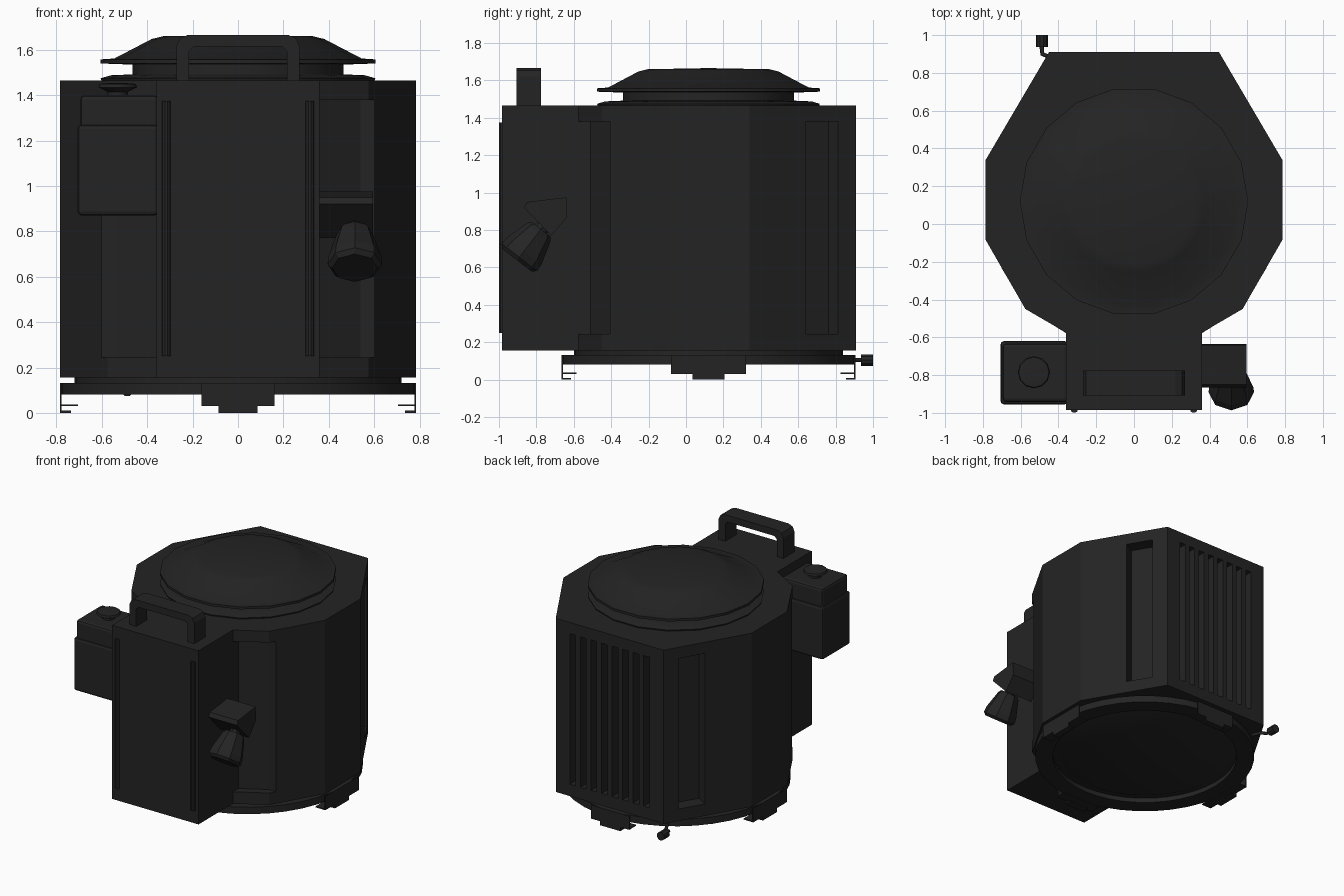
import bpy, bmesh, math
from mathutils import Vector

cube = bpy.data.objects.get("Cube")
if cube:
    bpy.data.objects.remove(cube, do_unlink=True)

black = bpy.data.materials.new("matt black")
black.use_nodes = True
colour = (0.0175, 0.0175, 0.0175, 1)
black.diffuse_color = colour
bsdf = black.node_tree.nodes["Principled BSDF"]
bsdf.inputs["Base Color"].default_value = colour
bsdf.inputs["Roughness"].default_value = 0.7
CY = 0.12  # centre of the round parts along y


def finish(name, bm, smooth=False):
    bmesh.ops.recalc_face_normals(bm, faces=bm.faces)
    mesh = bpy.data.meshes.new(name)
    bm.to_mesh(mesh)
    bm.free()
    mesh.materials.append(black)
    ob = bpy.data.objects.new(name, mesh)
    bpy.context.collection.objects.link(ob)
    if smooth:
        bpy.ops.object.select_all(action="DESELECT")
        ob.select_set(True)
        bpy.context.view_layer.objects.active = ob
        bpy.ops.object.shade_smooth_by_angle(angle=math.radians(35))
    return ob


def prism(name, pts, axis, lo, hi):
    """Extrude a 2D outline along x, y or z."""
    place = {"x": lambda p, h: (h, p[0], p[1]),
             "y": lambda p, h: (p[0], h, p[1]),
             "z": lambda p, h: (p[0], p[1], h)}[axis]
    bm = bmesh.new()
    low = [bm.verts.new(place(p, lo)) for p in pts]
    top = [bm.verts.new(place(p, hi)) for p in pts]
    bm.faces.new(low)
    bm.faces.new(top)
    n = len(pts)
    for i in range(n):
        j = (i + 1) % n
        bm.faces.new((low[i], low[j], top[j], top[i]))
    return finish(name, bm)


def box(name, x0, x1, y0, y1, z0, z1, bevel=0):
    ob = prism(name, [(x0, y0), (x1, y0), (x1, y1), (x0, y1)], "z", z0, z1)
    if bevel:
        mod = ob.modifiers.new("rounded edges", "BEVEL")
        mod.width, mod.segments = bevel, 2
    return ob


def lathe(name, profile, centre, direction=(0, 0, 1), sides=18, smooth=True):
    """Turn (radius, height) points about an axis; a closed loop if the ends match."""
    bm = bmesh.new()
    turn = Vector((0, 0, 1)).rotation_difference(Vector(direction))
    rings = []
    for r, h in profile:
        ring = []
        for k in range(sides):
            a = math.tau * k / sides
            p = Vector((r * math.cos(a), r * math.sin(a), h))
            ring.append(bm.verts.new(Vector(centre) + turn @ p))
        rings.append(ring)
    for a, b in zip(rings, rings[1:]):
        for k in range(sides):
            j = (k + 1) % sides
            bm.faces.new((a[k], a[j], b[j], b[k]))
    if profile[0] != profile[-1]:
        bm.faces.new(rings[0])
        bm.faces.new(rings[-1])
    bmesh.ops.remove_doubles(bm, verts=bm.verts, dist=0.0005)
    return finish(name, bm, smooth)


def mirrored(pts):
    return pts + [(-x, y) for x, y in reversed(pts)]


def cut(target, cutters):
    bpy.context.view_layer.objects.active = target
    for c in cutters:
        mod = target.modifiers.new("cut", "BOOLEAN")
        mod.operation, mod.solver, mod.object = "DIFFERENCE", "EXACT", c
        bpy.ops.object.modifier_apply(modifier=mod.name)
        bpy.data.objects.remove(c, do_unlink=True)


# Eight-sided housing with the narrow front compartment
half = [(0.36, -0.985), (0.36, -0.575), (0.575, -0.45), (0.785, -0.085),
        (0.785, 0.34), (0.45, 0.91)]
housing = prism("housing", mirrored(half), "z", 0.155, 1.465)

cutters = []
for s in (-1, 1):
    # Front corner recess beside the compartment
    corner = [(0.36, -0.51), (0.54, -0.405), (0.65, -0.405), (0.65, -0.62), (0.36, -0.62)]
    cutters.append(prism("corner_cutter", [(s * x, y) for x, y in corner], "z", 0.245, 1.38))
    # Tall recess on the rear slanted face
    a, b = Vector((0.45, 0.91)), Vector((0.785, 0.34))
    n = Vector((0.862, 0.507))
    p, q = a.lerp(b, 0.17), a.lerp(b, 0.47)
    slot = [p + n * 0.05, q + n * 0.05, q - n * 0.1, p - n * 0.1]
    cutters.append(prism("recess_cutter", [(s * v.x, v.y) for v in slot], "z", 0.245, 1.38))
# Rear cooling slots
for i in range(8):
    x = (i - 3.5) * 0.088
    cutters.append(box("slot_cutter", x - 0.024, x + 0.024, 0.84, 1, 0.245, 1.38))
cut(housing, cutters)

# Rounded rods on the front panel
for side, s in (("right", -1), ("left", 1)):
    lathe(side + "_front_rod", [(0.02, 0), (0.02, 1.125)], (s * 0.316, -0.98, 0.25), sides=10)

# Layered round vent cap
lathe("vent_cap", [(0.6, 1.46), (0.605, 1.475), (0.56, 1.488), (0.465, 1.492), (0.465, 1.535),
                   (0.605, 1.54), (0.605, 1.558), (0.545, 1.562), (0.38, 1.648),
                   (0.33, 1.66), (0, 1.666)], (0, CY, 0), sides=18)

# Carrying handle
outer = [(0.27, 1.46), (0.27, 1.62), (0.255, 1.652), (0.22, 1.666)]
inner = [(-0.215, 1.46), (-0.215, 1.595), (-0.195, 1.615)]
prism("handle", mirrored(outer) + mirrored(inner), "y", -0.907, -0.775)

# Control box with stepped lid and knob
box("control_box", -0.707, -0.35, -0.955, -0.62, 0.87, 1.27, 0.018)
box("control_box_lid", -0.695, -0.35, -0.942, -0.632, 1.25, 1.4, 0.018)
lathe("control_knob", [(0.045, 0), (0.045, 0.02), (0.085, 0.04), (0.08, 0.055), (0.04, 0.058)],
      (-0.53, -0.785, 1.395), sides=12)

# Focus knob on its wedge bracket
prism("knob_bracket", [(-0.865, 0.92), (-0.85, 0.95), (-0.64, 0.975), (-0.635, 0.87),
                       (-0.72, 0.77)], "x", 0.35, 0.595)
axis = (0, -0.61, -0.79)
lathe("focus_knob_neck", [(0.04, 0), (0.04, 0.14)], (0.515, -0.71, 0.89), axis, 8)
lathe("focus_knob", [(0.065, 0), (0.08, 0.02), (0.118, 0.15), (0.12, 0.19), (0.1, 0.21)],
      (0.515, -0.775, 0.805), axis, 8, False)

# Accessory ring and lens beneath the housing
lathe("accessory_ring", [(0.66, 0.08), (0.785, 0.08), (0.785, 0.132), (0.66, 0.132), (0.66, 0.08)],
      (0, CY, 0), sides=40)
lathe("lens", [(0.72, 0.165), (0.72, 0.115), (0.62, 0.115), (0.6, 0.105), (0, 0.1)],
      (0, CY, 0), sides=40)

# Four hooked clips round the ring: front, back and both sides
for name, turn, w in (("front", 0, 0.16), ("left", 1, 0.2), ("back", 2, 0.16), ("right", 3, 0.2)):
    hook = [("plate", w, -0.785, -0.777, 0.03, 0.132), ("shelf", w, -0.785, -0.705, 0.03, 0.038),
            ("tab", 0.085, -0.785, -0.777, 0.008, 0.032), ("lip", 0.085, -0.785, -0.735, 0, 0.01)]
    for part, hw, y0, y1, z0, z1 in hook:
        ob = box(f"{name}_clip_{part}", -hw, hw, y0, y1, z0, z1)
        ob.rotation_euler.z = turn * math.pi / 2
        ob.location.y = CY

# Bent latch lever at the back
curve = bpy.data.curves.new("latch_lever", "CURVE")
curve.dimensions = "3D"
curve.bevel_depth, curve.bevel_resolution = 0.012, 1
path = [(-0.42, 0.82), (-0.45, 0.885), (-0.485, 0.9), (-0.49, 0.95)]
spline = curve.splines.new("POLY")
spline.points.add(len(path) - 1)
for pt, (x, y) in zip(spline.points, path):
    pt.co = (x, y, 0.105, 1)
curve.materials.append(black)
bpy.context.collection.objects.link(bpy.data.objects.new("latch_lever", curve))
lathe("latch_grip", [(0.032, 0), (0.032, 0.064)], (-0.488, 0.936, 0.105), (0, 1, 0), 10)
